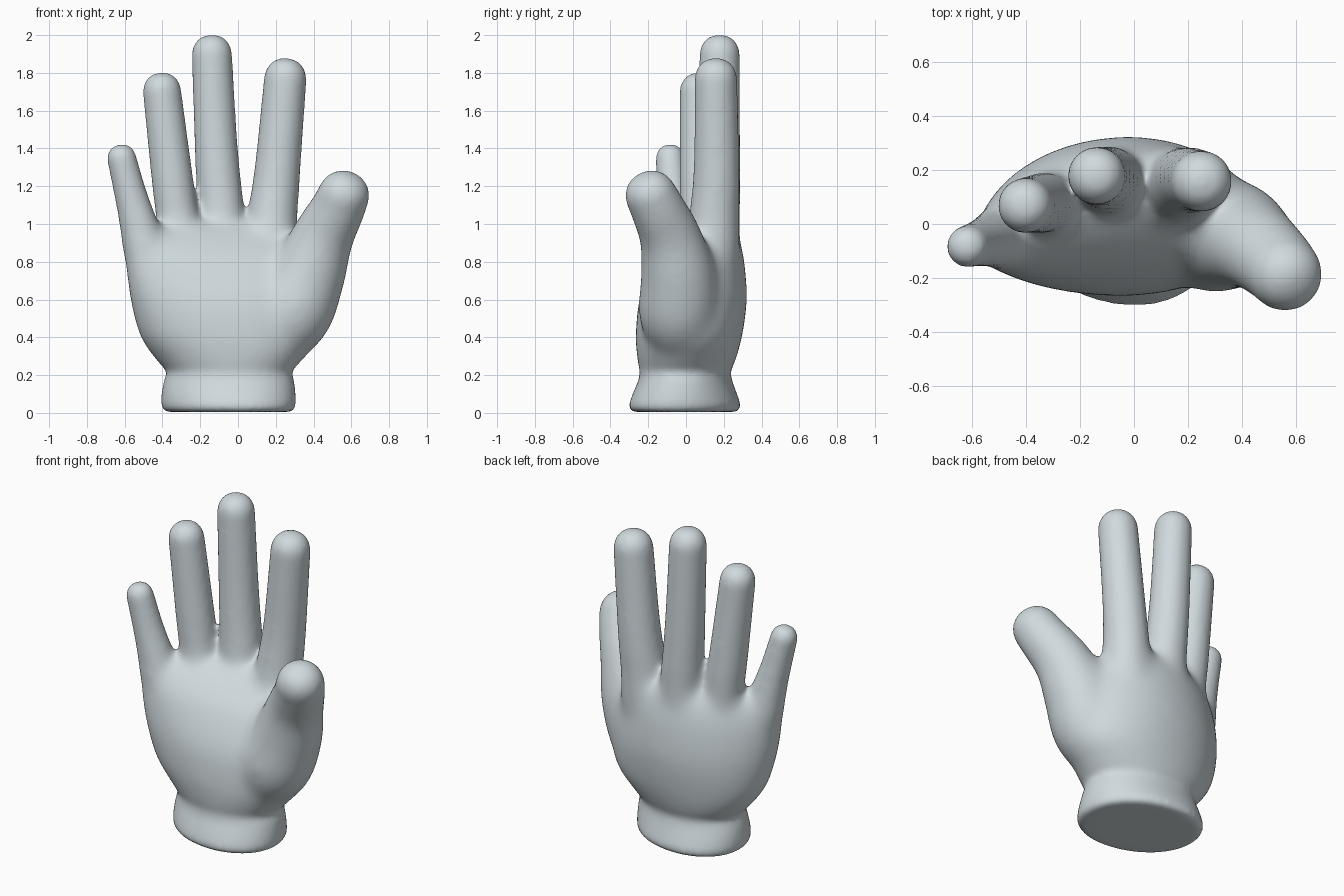
import bpy, bmesh, math
from mathutils import Vector

if "Cube" in bpy.data.objects:
    bpy.data.objects.remove(bpy.data.objects["Cube"])

mat = bpy.data.materials.new("pale blue grey")
mat.diffuse_color = (0.63, 0.70, 0.73, 1)
mat.use_nodes = True
mat.node_tree.nodes["Principled BSDF"].inputs["Base Color"].default_value = mat.diffuse_color

bm = bmesh.new()


def skin(rings):
    """Bridge successive rings of points into a closed tube."""
    vs = [[bm.verts.new(p) for p in r] for r in rings]
    n = len(vs[0])
    for a, b in zip(vs, vs[1:]):
        for i in range(n):
            j = (i + 1) % n
            bm.faces.new((a[i], a[j], b[j], b[i]))
    bm.faces.new(vs[0][::-1])
    bm.faces.new(vs[-1])


def spline(keys, steps=6):
    """Catmull-Rom interpolation through rows of numbers."""
    out = []
    for i in range(len(keys) - 1):
        p0, p1, p2, p3 = (keys[max(0, min(len(keys) - 1, i + k))] for k in (-1, 0, 1, 2))
        for s in range(steps):
            t = s / steps
            out.append([0.5 * (2 * b + (c - a) * t + (2 * a - 5 * b + 4 * c - d) * t * t
                               + (3 * b - a - 3 * c + d) * t ** 3)
                        for a, b, c, d in zip(p0, p1, p2, p3)])
    return out + [list(keys[-1])]


def section(z, x0, x1, y0, y1, bend, power=2.08, n=56):
    """Rounded palm slice, arched toward the little finger, skewed at the cuff."""
    pts = []
    skew = 0.12 * max(0, 1 - z / 0.4)
    for i in range(n):
        a = math.tau * i / n
        c, s = math.cos(a), math.sin(a)
        x = (x0 + x1) / 2 + (x1 - x0) / 2 * math.copysign(abs(c) ** (2 / power), c)
        y = (y0 + y1) / 2 + (y1 - y0) / 2 * math.copysign(abs(s) ** (2 / power), s)
        pts.append((x, y - bend * (x - 0.08) ** 2 - skew * (x + 0.05), z))
    return pts


def finger(keys, n=28):
    """Tapered tube along x, y, z, radius rows, with a round tip at the end."""
    rows = spline(keys)
    P = [Vector(r[:3]) for r in rows]
    R = [r[3] for r in rows]
    d = (P[-1] - P[-2]).normalized()
    for k in range(1, 9):
        a = math.pi / 2 * k / 8.3
        P.append(Vector(rows[-1][:3]) + d * rows[-1][3] * math.sin(a))
        R.append(rows[-1][3] * math.cos(a) ** 0.85)
    rings = []
    for i, p in enumerate(P):
        t = (P[min(i + 1, len(P) - 1)] - P[max(i - 1, 0)]).normalized()
        u = Vector((0, 1, 0)).cross(t).normalized()
        v = t.cross(u)
        rings.append([p + R[i] * (u * math.cos(math.tau * k / n) + v * math.sin(math.tau * k / n))
                      for k in range(n)])
    skin(rings)


# cuff and palm: z, left, right, front, back, arch
skin([section(*r) for r in spline([
    (0.005, -0.385, 0.285, -0.282, 0.267, 0),
    (0.035, -0.405, 0.305, -0.300, 0.287, 0),
    (0.10, -0.405, 0.305, -0.280, 0.268, 0),
    (0.17, -0.392, 0.297, -0.252, 0.244, 0),
    (0.22, -0.380, 0.288, -0.244, 0.238, 0),
    (0.28, -0.432, 0.340, -0.256, 0.262, 0),
    (0.40, -0.518, 0.435, -0.266, 0.298, 0.06),
    (0.60, -0.572, 0.450, -0.242, 0.326, 0.18),
    (0.80, -0.595, 0.400, -0.155, 0.316, 0.33),
    (0.90, -0.580, 0.330, -0.075, 0.298, 0.43),
    (0.96, -0.520, 0.275, -0.015, 0.275, 0.47),
    (1.01, -0.380, 0.200, 0.050, 0.230, 0.50)])])

# four fingers and the thumb
finger([(-0.42, -0.03, 0.65, 0.13), (-0.49, -0.05, 0.86, 0.122), (-0.527, -0.06, 1.0, 0.105),
        (-0.567, -0.07, 1.15, 0.087), (-0.615, -0.083, 1.345, 0.078)])
finger([(-0.25, 0.02, 0.65, 0.15), (-0.295, 0.06, 0.88, 0.137), (-0.322, 0.078, 1.04, 0.115),
        (-0.355, 0.075, 1.3, 0.109), (-0.402, 0.068, 1.70, 0.102)])
finger([(-0.06, 0.10, 0.65, 0.17), (-0.08, 0.138, 0.88, 0.152), (-0.09, 0.162, 1.06, 0.126),
        (-0.115, 0.173, 1.4, 0.114), (-0.138, 0.178, 1.895, 0.107)])
finger([(0.13, 0.08, 0.6, 0.18), (0.165, 0.13, 0.86, 0.158), (0.184, 0.15, 1.05, 0.134),
        (0.21, 0.162, 1.3, 0.121), (0.25, 0.158, 1.765, 0.113)])
finger([(0.12, 0.00, 0.30, 0.12), (0.27, -0.035, 0.50, 0.212), (0.367, -0.04, 0.72, 0.202),
        (0.445, -0.08, 0.92, 0.168), (0.52, -0.142, 1.06, 0.148), (0.556, -0.182, 1.143, 0.138)])

# fuse into one skin
bmesh.ops.recalc_face_normals(bm, faces=bm.faces)
mesh = bpy.data.meshes.new("hand")
bm.to_mesh(mesh)
bm.free()
hand = bpy.data.objects.new("hand", mesh)
bpy.context.collection.objects.link(hand)
rem = hand.modifiers.new("fuse", "REMESH")
rem.mode = "VOXEL"
rem.voxel_size = 0.014
rem.use_smooth_shade = True
fused = bpy.data.meshes.new_from_object(
    hand.evaluated_get(bpy.context.evaluated_depsgraph_get()))
hand.modifiers.clear()
hand.data = fused
fused.materials.clear()
fused.materials.append(mat)
fused.shade_smooth()

# soften lightly everywhere, strongly over the palm and finger roots
palm = hand.vertex_groups.new(name="palm")
for v in fused.vertices:
    z = v.co.z
    w = min((z - 0.24) / 0.12, (1.14 - z) / 0.2, 1)
    if w > 0:
        palm.add([v.index], w, "REPLACE")
blend = hand.modifiers.new("blend_palm", "SMOOTH")
blend.factor = 0.5
blend.iterations = 80
blend.vertex_group = "palm"
soft = hand.modifiers.new("soften", "SMOOTH")
soft.factor = 0.5
soft.iterations = 14
